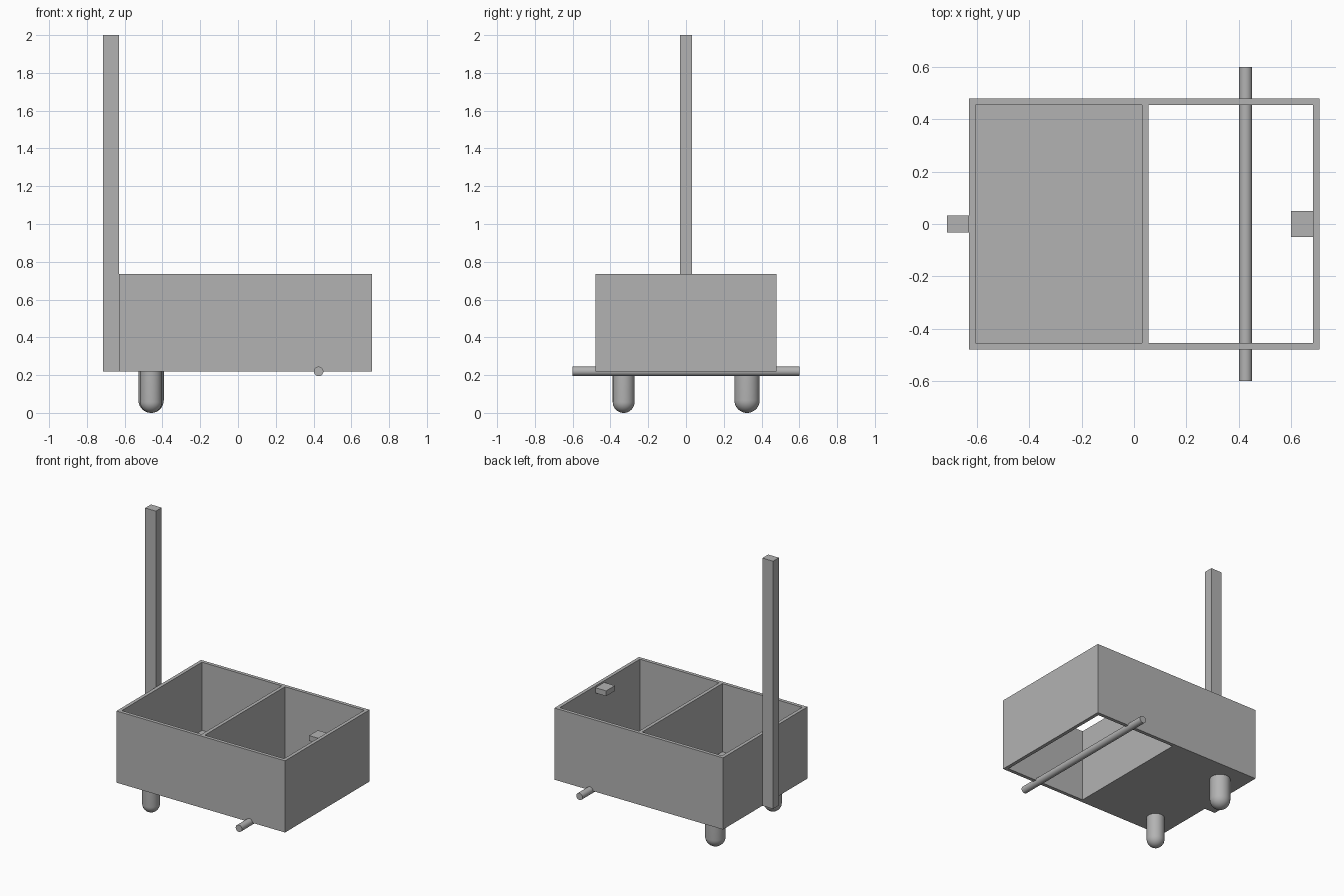
import bpy
import bmesh
import math
from mathutils import Matrix, Vector

if "Cube" in bpy.data.objects:
    bpy.data.objects.remove(bpy.data.objects["Cube"], do_unlink=True)

# Single plain grey
grey = bpy.data.materials.new("plain_grey")
grey.use_nodes = True
colour = (0.45, 0.45, 0.45, 1)
grey.diffuse_color = colour
grey.node_tree.nodes["Principled BSDF"].inputs["Base Color"].default_value = colour


def add_object(name, bm, smooth=False):
    bmesh.ops.recalc_face_normals(bm, faces=bm.faces)
    mesh = bpy.data.meshes.new(name)
    bm.to_mesh(mesh)
    bm.free()
    mesh.materials.append(grey)
    obj = bpy.data.objects.new(name, mesh)
    bpy.context.collection.objects.link(obj)
    if smooth:
        bpy.ops.object.select_all(action="DESELECT")
        obj.select_set(True)
        bpy.context.view_layer.objects.active = obj
        bpy.ops.object.shade_smooth_by_angle(angle=math.radians(35))
    return obj


def add_box(name, low, high):
    low, high = Vector(low), Vector(high)
    bm = bmesh.new()
    matrix = Matrix.Translation((low + high) / 2) @ Matrix.Diagonal((*(high - low), 1))
    bmesh.ops.create_cube(bm, size=1, matrix=matrix)
    return add_object(name, bm)


# Open rectangular frame: a solid block with an inset top and bottom, bridged inside
X0, X1, Y, Z0, Z1, WALL = -0.63, 0.71, 0.48, 0.22, 0.735, 0.025
bm = bmesh.new()
rings = []
for z in (Z0, Z1):
    for inset in (0, WALL):
        a, b, c = X0 + inset, X1 - inset, Y - inset
        rings.append([bm.verts.new(p) for p in ((a, -c, z), (b, -c, z), (b, c, z), (a, c, z))])
outer_low, inner_low, outer_top, inner_top = rings
loop = [outer_low, outer_top, inner_top, inner_low, outer_low]
for r, s in zip(loop, loop[1:]):
    for i in range(4):
        j = (i + 1) % 4
        bm.faces.new((r[i], r[j], s[j], s[i]))
add_object("box_walls", bm)

# Divider, half floor, inner block and upright pole
inner = Y - WALL
add_box("divider", (0.03, -inner, Z0), (0.055, inner, Z1))
add_box("floor", (X0 + WALL, -inner, Z0), (0.03, inner, Z0 + WALL))
add_box("inner_block", (0.6, -0.05, 0.685), (X1 - WALL, 0.05, 0.723))
add_box("upright_pole", (-0.715, -0.033, Z0), (X0, 0.033, 2))

# Axle rod across the open half
bm = bmesh.new()
bmesh.ops.create_cone(bm, cap_ends=True, segments=32, radius1=0.025, radius2=0.025, depth=1.2,
                      matrix=Matrix.Translation((0.427, 0, Z0)) @ Matrix.Rotation(math.pi / 2, 4, "X"))
add_object("axle_rod", bm, smooth=True)


# Round-ended feet, spun from a profile
def add_foot(name, y, radius):
    bm = bmesh.new()
    steps = 10
    profile = [(radius * math.sin(t), radius - radius * math.cos(t))
               for t in (math.pi / 2 * i / steps for i in range(steps + 1))]
    profile += [(radius, Z0), (0, Z0)]
    verts = [bm.verts.new((r, 0, z)) for r, z in profile]
    edges = [bm.edges.new(pair) for pair in zip(verts, verts[1:])]
    bmesh.ops.spin(bm, geom=verts + edges, axis=(0, 0, 1), cent=(0, 0, 0),
                   angle=math.tau, steps=40, use_merge=True)
    bmesh.ops.remove_doubles(bm, verts=bm.verts, dist=0.0001)
    bmesh.ops.translate(bm, verts=bm.verts, vec=(-0.46, y, 0))
    add_object(name, bm, smooth=True)


add_foot("front_foot", -0.33, 0.058)
add_foot("back_foot", 0.323, 0.067)
